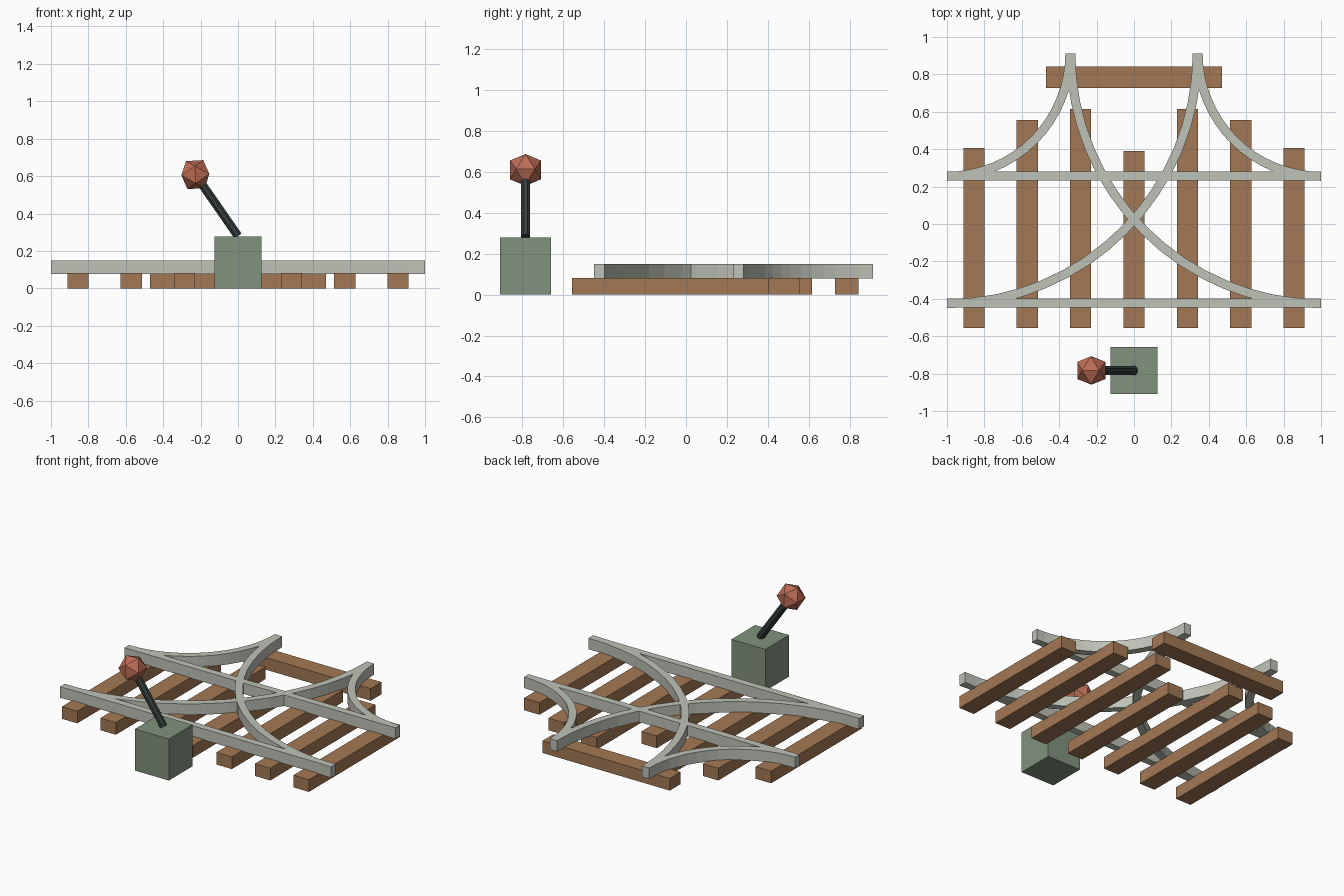
import bpy, bmesh, math
from mathutils import Vector

if "Cube" in bpy.data.objects:
    bpy.data.objects.remove(bpy.data.objects["Cube"])


def material(name, rgb):
    m = bpy.data.materials.new(name)
    m.diffuse_color = (*rgb, 1)
    m.use_nodes = True
    m.node_tree.nodes["Principled BSDF"].inputs["Base Color"].default_value = m.diffuse_color
    return m


WOOD = material("wood", (0.37, 0.19, 0.09))
STEEL = material("steel", (0.52, 0.54, 0.47))
GREEN = material("green_paint", (0.22, 0.29, 0.21))
DARK = material("dark_metal", (0.035, 0.05, 0.045))
RED = material("red_knob", (0.50, 0.15, 0.09))


def finish(name, bm, mat):
    bmesh.ops.recalc_face_normals(bm, faces=bm.faces)
    me = bpy.data.meshes.new(name)
    bm.to_mesh(me)
    bm.free()
    me.materials.append(mat)
    ob = bpy.data.objects.new(name, me)
    bpy.context.collection.objects.link(ob)
    return ob


def box(name, x0, x1, y0, y1, z0, z1, mat):
    bm = bmesh.new()
    bmesh.ops.create_cube(bm, size=1)
    for v in bm.verts:
        v.co = Vector((x1 if v.co.x > 0 else x0,
                       y1 if v.co.y > 0 else y0,
                       z1 if v.co.z > 0 else z0))
    return finish(name, bm, mat)


RAIL_W, Z0, Z1 = 0.048, 0.077, 0.15
ARC_Y = 0.912


def curved_rail(name, side, radius, segments=16):
    # quarter circle swept about (side, ARC_Y) with a rectangular section
    bm = bmesh.new()
    rings = []
    for i in range(segments + 1):
        a = math.pi / 2 * i / segments
        ring = []
        for dr, z in ((-1, Z0), (1, Z0), (1, Z1), (-1, Z1)):
            r = radius + dr * RAIL_W / 2
            ring.append(bm.verts.new((side * (1 - r * math.sin(a)),
                                      ARC_Y - r * math.cos(a), z)))
        rings.append(ring)
    for p, q in zip(rings, rings[1:]):
        for k in range(4):
            n = (k + 1) % 4
            bm.faces.new((p[k], p[n], q[n], q[k]))
    bm.faces.new(rings[0])
    bm.faces.new(rings[-1])
    return finish(name, bm, STEEL)


# Sleepers under the straight track, mirrored around the centre one
TIE = 0.057
box("centre_sleeper", -TIE, TIE, -0.555, 0.39, 0, 0.081, WOOD)
for x, top in ((0.286, 0.615), (0.57, 0.555), (0.855, 0.405)):
    for s in (-1, 1):
        box("sleeper", s * x - TIE, s * x + TIE, -0.555, top, 0, 0.081, WOOD)
box("back_sleeper", -0.47, 0.47, 0.728, 0.842, 0, 0.081, WOOD)

# Straight and curved rails
for y in (-0.422, 0.256):
    box("straight_rail", -1, 1, y - RAIL_W / 2, y + RAIL_W / 2, Z0, Z1, STEEL)
for s in (-1, 1):
    curved_rail("inner_curved_rail", s, 0.657)
    curved_rail("outer_curved_rail", s, 1.338)

# Switch box
LEVER_Y = -0.783
box("switch_box", -0.125, 0.125, LEVER_Y - 0.125, LEVER_Y + 0.125, 0, 0.277, GREEN)

# Leaning lever and faceted knob
base = Vector((0, LEVER_Y, 0.28))
tip = Vector((-0.228, LEVER_Y, 0.608))
axis = tip - base
tilt = axis.to_track_quat('Z', 'Y').to_euler()
lean = math.atan2(axis.x, axis.z)

bm = bmesh.new()
bmesh.ops.create_cone(bm, cap_ends=True, segments=8, radius1=0.025,
                      radius2=0.025, depth=axis.length)
lever = finish("lever", bm, DARK)
lever.location = (base + tip) / 2
lever.rotation_euler = (0, lean, 0)
for v in lever.data.vertices:
    x, y = v.co.x, v.co.y
    a = math.pi / 8
    v.co.x, v.co.y = (x * math.cos(a) - y * math.sin(a),
                      x * math.sin(a) + y * math.cos(a))

bm = bmesh.new()
bmesh.ops.create_icosphere(bm, subdivisions=1, radius=0.088)
knob = finish("lever_knob", bm, RED)
knob.location = tip
knob.rotation_euler = (0, lean, 0)
